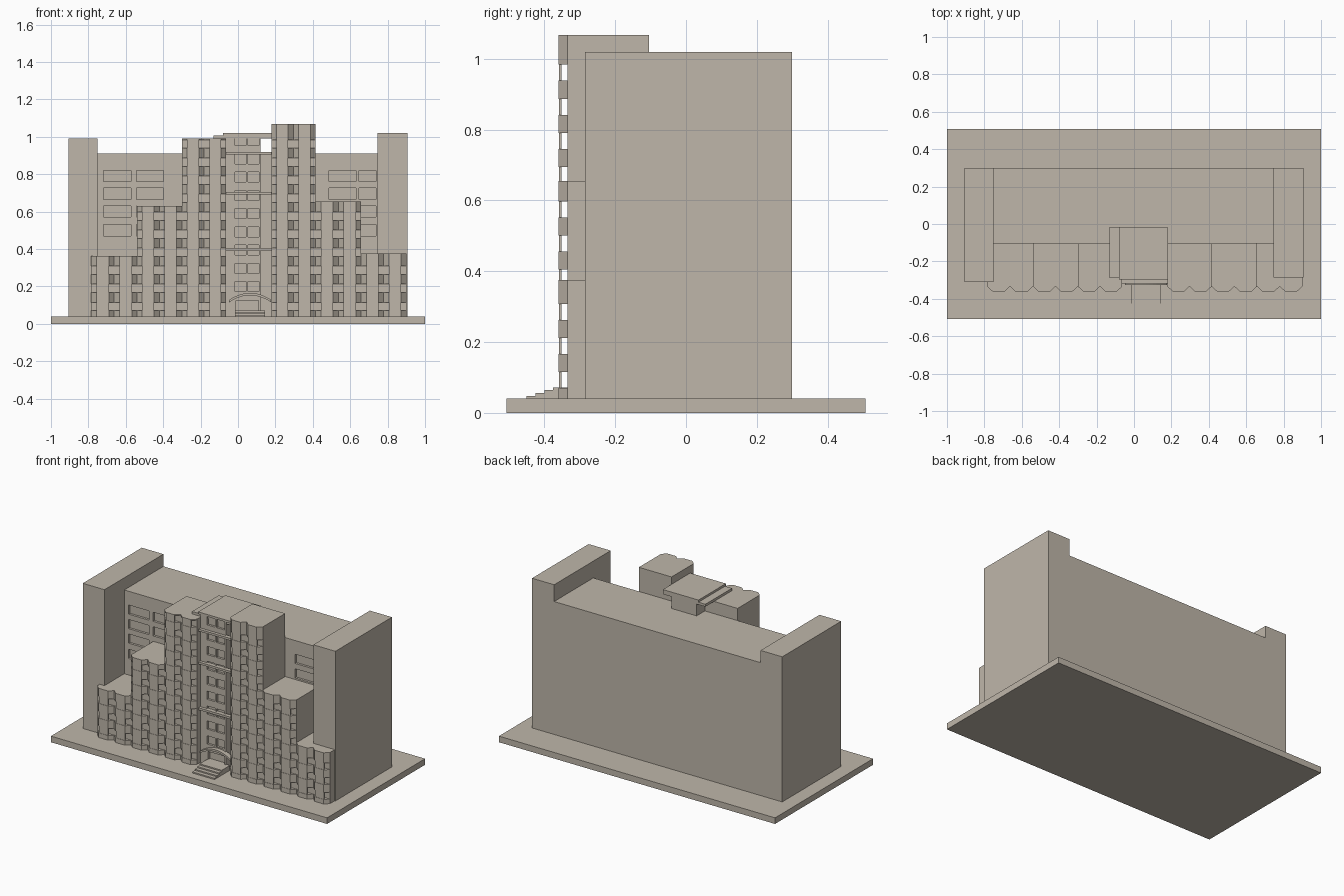
import bpy, bmesh, math

if "Cube" in bpy.data.objects:
    bpy.data.objects.remove(bpy.data.objects["Cube"])

stone = bpy.data.materials.new("warm_stone")
stone.diffuse_color = (0.52, 0.47, 0.40, 1)
stone.use_nodes = True
stone.node_tree.nodes["Principled BSDF"].inputs["Base Color"].default_value = stone.diffuse_color


def finish(name, bm):
    bmesh.ops.recalc_face_normals(bm, faces=bm.faces[:])
    me = bpy.data.meshes.new(name)
    bm.to_mesh(me)
    bm.free()
    me.materials.append(stone)
    ob = bpy.data.objects.new(name, me)
    bpy.context.collection.objects.link(ob)
    return ob


def add_prism(bm, pts, z0, z1):
    """Extrude an xy outline from z0 to z1."""
    lo = [bm.verts.new((x, y, z0)) for x, y in pts]
    hi = [bm.verts.new((x, y, z1)) for x, y in pts]
    bm.faces.new(lo)
    bm.faces.new(hi)
    n = len(pts)
    for i in range(n):
        j = (i + 1) % n
        bm.faces.new((lo[i], lo[j], hi[j], hi[i]))


def add_box(bm, x0, x1, y0, y1, z0, z1):
    add_prism(bm, [(x0, y0), (x1, y0), (x1, y1), (x0, y1)], z0, z1)


def boxes(name, *dims):
    bm = bmesh.new()
    for d in dims:
        add_box(bm, *d)
    return finish(name, bm)


def cut(target, dims):
    """Sink rectangular openings into a part."""
    cutter = boxes("opening_cutter", *dims)
    cutter.hide_render = True
    mod = target.modifiers.new("openings", 'BOOLEAN')
    mod.operation = 'DIFFERENCE'
    mod.solver = 'EXACT'
    mod.object = cutter
    bpy.context.view_layer.objects.active = target
    bpy.ops.object.modifier_apply(modifier=mod.name)
    bpy.data.objects.remove(cutter)


G = 0.04          # ground level on the plinth
PITCH = 0.0965    # floor height

# Plinth, end towers and rear block
boxes("plinth", (-1, 1, -0.507, 0.507, 0, G))
boxes("left_tower", (-0.907, -0.75, -0.31, 0.3, G, 0.99))
boxes("right_tower", (0.745, 0.905, -0.285, 0.3, G, 1.02))
main = boxes("rear_block", (-0.75, 0.745, -0.105, 0.3, G, 0.91))
cut(main, [(x0, x1, -0.12, -0.09, z, z + 0.06)
           for x0, x1 in ((-0.72, -0.572), (-0.543, -0.397), (0.487, 0.632), (0.647, 0.738))
           for z in (0.76, 0.665, 0.57, 0.47)])


# Stepped terraces, each with two chamfered bays and open corner windows
def terrace(name, x0, x1, top):
    bm = bmesh.new()
    wall, front = -0.334, -0.36
    add_box(bm, x0, x1, wall, -0.105, G, top)
    w = (x1 - x0) / 2
    c = 0.028
    for k in range(2):
        a, b = x0 + k * w, x0 + (k + 1) * w
        outline = [(a, wall), (a + c, front), (b - c, front), (b, wall)]
        z, i = G, 0
        while 0.07 + i * PITCH + 0.045 < top:
            s = 0.07 + i * PITCH
            add_prism(bm, outline, z, s)
            add_box(bm, a + c, b - c, front + 0.002, -0.352, s, s + 0.045)
            z, i = s + 0.045, i + 1
        add_prism(bm, outline, z, top)
    finish(name, bm)


terrace("left_low_terrace", -0.785, -0.54, 0.362)
terrace("left_mid_terrace", -0.54, -0.30, 0.63)
terrace("left_tall_terrace", -0.30, -0.063, 0.99)
terrace("right_tall_terrace", 0.178, 0.415, 1.068)
terrace("right_mid_terrace", 0.415, 0.658, 0.655)
terrace("right_low_terrace", 0.658, 0.9, 0.375)

# Central stair block with paired windows and an entrance
centre = boxes("central_block", (-0.063, 0.12, -0.298, -0.02, G, 1.006))
cut(centre, [(x, x + 0.058, -0.32, -0.284, 0.172 + i * 0.0975, 0.226 + i * 0.0975)
             for x in (-0.016, 0.054) for i in range(9)]
    + [(-0.01, 0.11, -0.32, -0.275, 0.07, 0.125)])
boxes("central_roof", (-0.13, 0.178, -0.29, -0.015, 0.99, 1.006),
      (-0.08, 0.178, -0.298, -0.015, 1.006, 1.02))
boxes("central_ledges", *[(-0.063, 0.178, -0.318, -0.29, z, z + 0.014)
                          for z in (0.39, 0.69, 0.905)])

# Arched canopy over the entrance
bm = bmesh.new()
rings = []
for i in range(13):
    t = -1 + i / 6
    x, z = 0.065 + 0.112 * t, 0.115 + 0.037 * (1 - t * t)
    rings.append([bm.verts.new(p) for p in
                  ((x, -0.325, z), (x, -0.29, z), (x, -0.29, z + 0.013), (x, -0.325, z + 0.013))])
for r, s in zip(rings, rings[1:]):
    for k in range(4):
        bm.faces.new((r[k], r[(k + 1) % 4], s[(k + 1) % 4], s[k]))
bm.faces.new(rings[0])
bm.faces.new(rings[-1])
finish("entrance_canopy", bm)

# Entrance steps
boxes("entrance_steps", *[(-0.015, 0.145, -0.45 + i * 0.025,
                           -0.29 if i == 3 else -0.425 + i * 0.025,
                           G, 0.048 + i * 0.008) for i in range(4)])
